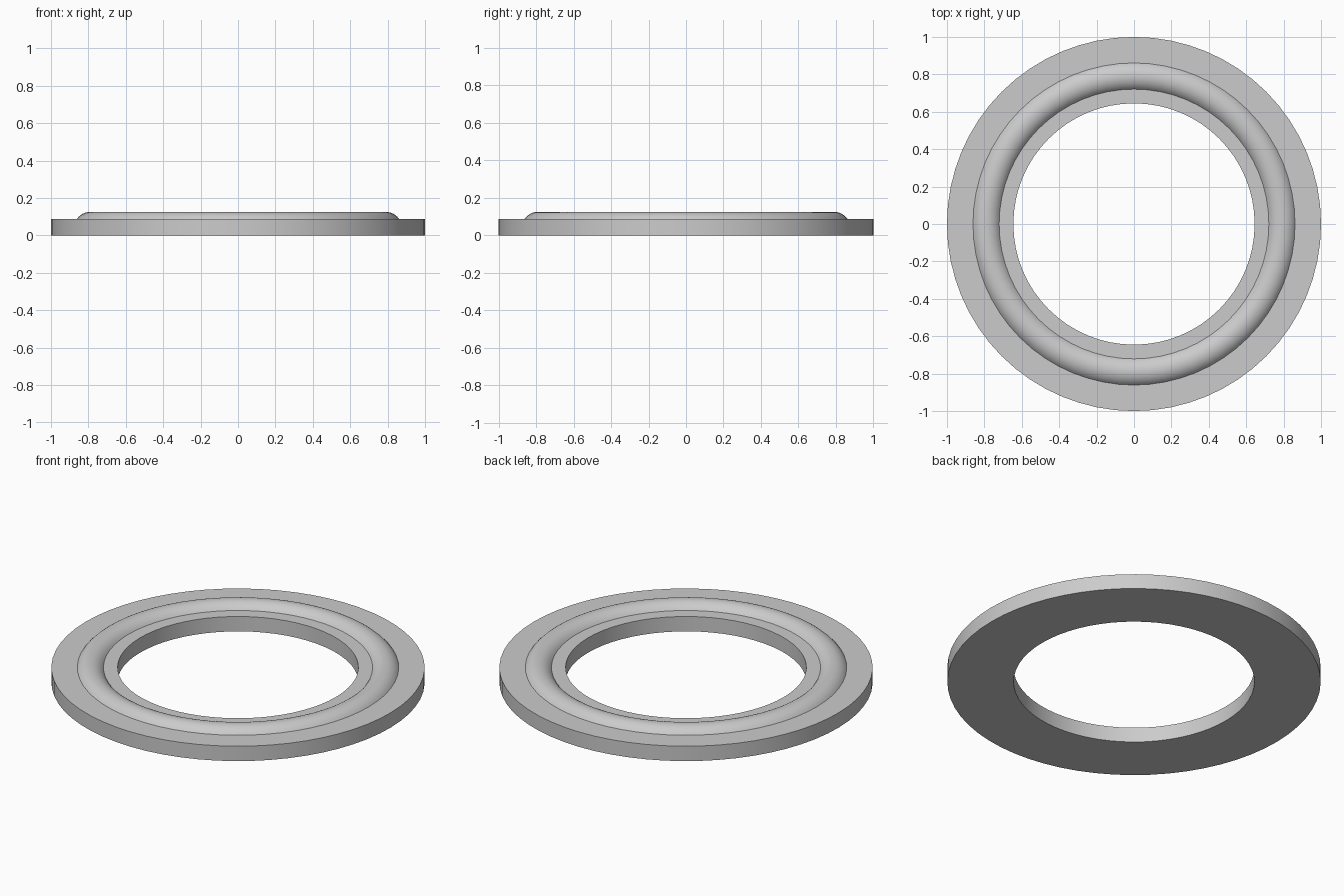
import bpy
import bmesh
import math

cube = bpy.data.objects.get("Cube")
if cube:
    bpy.data.objects.remove(cube, do_unlink=True)

SEGMENTS = 64
INNER, OUTER, HEIGHT = 0.645, 1.0, 0.088
BEAD_MID, BEAD_HALF, BEAD_RISE = 0.791, 0.07, 0.037
BEAD_STEPS = 12

# Plain grey material
grey = bpy.data.materials.new("grey")
grey.use_nodes = True
colour = (0.6, 0.6, 0.6, 1)
grey.diffuse_color = colour
grey.node_tree.nodes["Principled BSDF"].inputs["Base Color"].default_value = colour


def bead_arc():
    """Circular arc of the raised bead, from outer to inner edge."""
    radius = (BEAD_HALF ** 2 + BEAD_RISE ** 2) / (2 * BEAD_RISE)
    centre = HEIGHT + BEAD_RISE - radius
    limit = math.asin(BEAD_HALF / radius)
    for i in range(BEAD_STEPS + 1):
        a = limit * (1 - 2 * i / BEAD_STEPS)
        yield (BEAD_MID + radius * math.sin(a), centre + radius * math.cos(a))


def lathe(name, profile):
    """Revolve a closed (radius, z) profile about the z axis."""
    bm = bmesh.new()
    rings = []
    for s in range(SEGMENTS):
        a = 2 * math.pi * s / SEGMENTS
        rings.append([bm.verts.new((r * math.cos(a), r * math.sin(a), z))
                      for r, z in profile])
    n = len(profile)
    for s in range(SEGMENTS):
        here, there = rings[s], rings[(s + 1) % SEGMENTS]
        for i in range(n):
            j = (i + 1) % n
            bm.faces.new((here[i], there[i], there[j], here[j]))
    bmesh.ops.recalc_face_normals(bm, faces=bm.faces)
    mesh = bpy.data.meshes.new(name)
    bm.to_mesh(mesh)
    bm.free()
    mesh.materials.append(grey)
    obj = bpy.data.objects.new(name, mesh)
    bpy.context.collection.objects.link(obj)
    return obj


# Flat ring with a rounded bead on its upper face
ring = lathe("beaded_ring", [(INNER, 0), (OUTER, 0), (OUTER, HEIGHT),
                             *bead_arc(), (INNER, HEIGHT)])
bpy.ops.object.select_all(action="DESELECT")
ring.select_set(True)
bpy.context.view_layer.objects.active = ring
bpy.ops.object.shade_smooth_by_angle(angle=math.radians(30))
